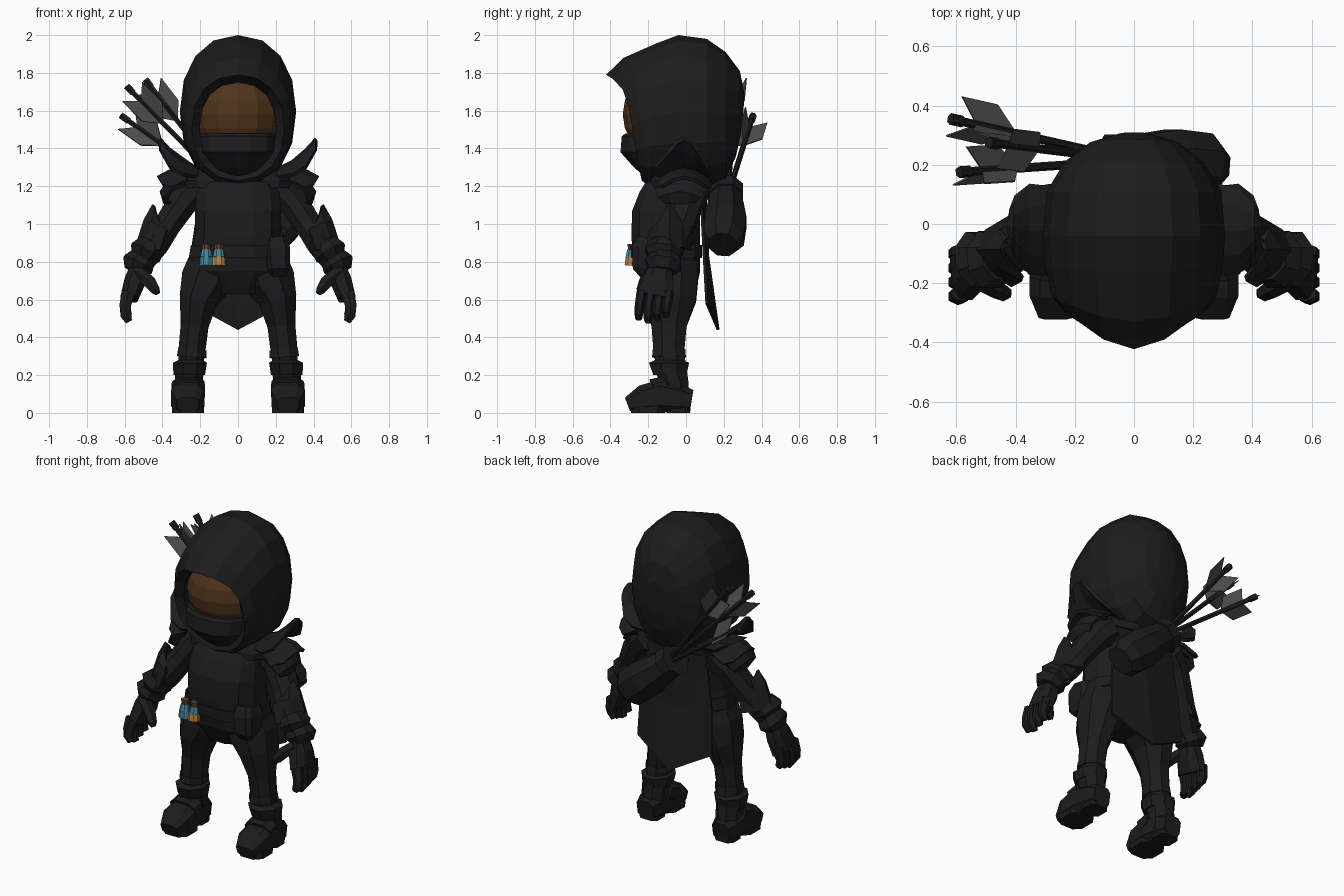
import bpy, bmesh, math
from mathutils import Vector

cube = bpy.data.objects.get("Cube")
if cube:
    bpy.data.objects.remove(cube)


def material(name, r, g, b):
    m = bpy.data.materials.new(name)
    m.use_nodes = True
    m.diffuse_color = (r, g, b, 1)
    m.node_tree.nodes["Principled BSDF"].inputs["Base Color"].default_value = (r, g, b, 1)
    return m


CLOTH = material("charcoal cloth", .0115, .0115, .0115)
FEATHER = material("grey feather", .08, .08, .08)
SKIN = material("brown skin", .08, .034, .011)
TEAL = material("teal liquid", .05, .24, .34)
AMBER = material("amber liquid", .5, .23, .06)
CORK = material("brown cork", .12, .06, .025)


def bend(value, power):
    """Signed power, squaring off circles when below one."""
    return math.copysign(abs(value) ** power, value)


def loft(name, rows, mat=CLOTH, closed=True, mirror=False, thick=0):
    """Skin neighbouring rows of points: capped if closed, else a thickened sheet."""
    bm = bmesh.new()
    vs = [[bm.verts.new(p) for p in row] for row in rows]
    n = len(rows[0])
    for a, b in zip(vs, vs[1:]):
        for i in range(n if closed else n - 1):
            j = (i + 1) % n
            bm.faces.new((a[i], a[j], b[j], b[i]))
    if closed:
        bm.faces.new(vs[0][::-1])
        bm.faces.new(vs[-1])
    bmesh.ops.recalc_face_normals(bm, faces=bm.faces)
    me = bpy.data.meshes.new(name)
    bm.to_mesh(me)
    bm.free()
    me.materials.append(mat)
    ob = bpy.data.objects.new(name, me)
    bpy.context.collection.objects.link(ob)
    if thick:
        s = ob.modifiers.new("thickness", 'SOLIDIFY')
        s.thickness, s.offset = thick, 0
    if mirror:
        ob.modifiers.new("mirror", 'MIRROR')


def tube(name, stations, n=8, ref=(0, 1, 0), square=1.0, axis=None, **kw):
    """Loft ellipses (x, y, z, radius across, radius along ref) along a path or fixed axis."""
    pts = [Vector(s[:3]) for s in stations]
    rows = []
    for k, s in enumerate(stations):
        t = pts[min(k + 1, len(pts) - 1)] - pts[max(k - 1, 0)]
        t = Vector(axis) if axis else t.normalized()
        v = Vector(ref)
        v = (v - t * v.dot(t)).normalized()
        u = v.cross(t)
        angles = [math.tau * (i + .5) / n for i in range(n)]
        rows.append([pts[k] + u * bend(math.cos(a), square) * s[3]
                     + v * bend(math.sin(a), square) * s[4] for a in angles])
    loft(name, rows, **kw)


def stack(name, levels, **kw):
    """Upright body form from (z, half width, front y, back y)."""
    tube(name, [(0, (f + b) / 2, z, w, (b - f) / 2) for z, w, f, b in levels],
         n=12, axis=(0, 0, 1), **kw)


def armour(name, rows, thick=.02):
    """Arched plate from rows of (x, edge x, top z, edge drop, centre y, half depth)."""
    grid = [[(x + (e - x) * t * t, y + h * t, z - d * t * t)
             for t in (-1, -.55, 0, .55, 1)] for x, e, z, d, y, h in rows]
    loft(name, grid, closed=False, mirror=True, thick=thick)


# Hood, from the inner lining over the peaked rim to the back of the head
hood = []
for y, w, low, high, slope, peak in [
        (-.10, .20, 1.27, 1.75, 0, 0), (-.25, .205, 1.27, 1.75, -.03, 0),
        (-.285, .245, 1.23, 1.79, -.05, -.088), (-.24, .28, 1.205, 1.88, -.04, -.05),
        (-.14, .30, 1.20, 1.955, -.02, 0), (-.04, .308, 1.19, 2.0, 0, 0),
        (.11, .295, 1.20, 1.98, 0, 0), (.21, .235, 1.24, 1.91, 0, 0),
        (.275, .15, 1.36, 1.81, .01, 0), (.30, .06, 1.48, 1.69, .01, 0)]:
    row = []
    for i in range(16):
        a = math.tau * i / 16
        c = math.cos(a)
        row.append((w * bend(math.sin(a), .9), y + slope * c + peak * max(c, 0) ** 5,
                    (low + high) / 2 + (high - low) / 2 * bend(c, .92)))
    hood.append(row)
loft("hood", hood)

# Face and the mask across its lower half
bpy.ops.mesh.primitive_uv_sphere_add(segments=14, ring_count=10, location=(0, -.1, 1.58))
face = bpy.context.object
face.name = "face"
face.scale = (.24, .235, .24)
face.data.materials.append(SKIN)
stack("face_mask", [(1.25, .10, -.22, 0), (1.30, .15, -.28, 0), (1.38, .20, -.352, 0),
                    (1.465, .205, -.345, 0), (1.48, .2, -.325, 0)], square=.85)

# Torso, mantle and belt
stack("tunic", [(.63, .13, -.2, .05), (.75, .27, -.265, .08), (.86, .255, -.285, .08),
                (.93, .235, -.295, .08), (1.07, .235, -.29, .08), (1.17, .225, -.25, .09),
                (1.25, .18, -.2, .1)], square=.8)
stack("mantle", [(1.19, .28, -.2, .13), (1.23, .29, -.2, .14), (1.30, .2, -.18, .12)], square=.8)
stack("belt", [(.82, .268, -.295, .09), (.89, .256, -.3, .09)], square=.8)
tube("belt_pouch", [(.215, -.19, .74, .045, .06), (.215, -.2, .77, .062, .085),
                    (.21, -.2, .87, .068, .09), (.205, -.19, .92, .05, .07)], square=.5)

# Cape with a pointed hem
cape = []
for z, w, y, drop in [(1.26, .19, .10, 0), (1.05, .22, .105, 0), (.85, .25, .115, .02),
                      (.58, .26, .13, .14)]:
    cape.append([(w * t, y + .04 * (1 - abs(t)) * (drop > .1) - .02 * abs(t),
                  z - drop * (1 - abs(t))) for t in (-1, -.5, 0, .5, 1)])
loft("cape", cape, closed=False, thick=.015)

# Legs and boots
tube("legs", [(.14, -.09, .78, .14, .16), (.165, -.085, .7, .15, .16), (.21, -.085, .6, .11, .15),
              (.23, -.09, .46, .08, .1), (.245, -.09, .32, .077, .088),
              (.255, -.07, .2, .065, .08)], mirror=True)
tube("boot_shafts", [(.26, -.06, .05, .08, .085), (.26, -.06, .15, .078, .08),
                     (.258, -.08, .24, .084, .09)], mirror=True)
tube("boot_cuffs", [(.258, -.085, .2, .09, .095), (.255, -.09, .265, .098, .115),
                    (.25, -.09, .28, .07, .08)], axis=(0, 0, 1), mirror=True)
tube("knee_straps", [(.245, -.09, .295, .085, .097), (.242, -.09, .335, .081, .093)], mirror=True)
tube("boot_feet", [(.265, .03, .065, .06, .06), (.265, -.03, .075, .08, .075),
                   (.265, -.14, .09, .092, .09), (.265, -.23, .075, .093, .075),
                   (.265, -.31, .045, .06, .04)], ref=(0, 0, 1), square=.6, mirror=True)
tube("instep_straps", [(.262, -.10, .14, .09, .06), (.264, -.17, .115, .094, .07)],
     ref=(0, 0, 1), square=.7, mirror=True)
tube("heels", [(.265, -.04, 0, .068, .065), (.265, -.04, .06, .07, .07)], square=.6, mirror=True)
tube("soles", [(.265, -.2, 0, .089, .095), (.265, -.2, .04, .091, .1)], square=.7, mirror=True)

# Arms with bracers
tube("arms", [(.22, .02, 1.18, .095, .11), (.29, .0, 1.12, .085, .1), (.37, -.04, 1.0, .076, .09),
              (.435, -.09, .9, .08, .095), (.525, -.13, .76, .055, .07)], mirror=True)
armour("elbow_guards", [(.445, .415, 1.1, .1, -.085, .04), (.49, .375, 1.02, .05, -.085, .1),
                        (.535, .41, .88, .02, -.09, .115)])
for name, x, z, r in [("upper_cuffs", .488, .84, .095), ("lower_cuffs", .53, .775, .093)]:
    tube(name, [(x - .03, -.11, z + .05, r - .02, r - .01), (x, -.12, z + .01, r, r + .01),
                (x + .015, -.125, z - .025, r - .03, r - .02)], mirror=True)

# Gloves: palm, four curled fingers and a thumb
tube("palms", [(.52, -.13, .78, .05, .06), (.545, -.145, .7, .06, .085),
               (.575, -.165, .61, .05, .1)], square=.8, mirror=True)
for i, name in enumerate(("index", "middle", "ring", "little")):
    y, short = -.235 + i * .048, abs(i - 1) * .015
    tube(name + "_fingers", [(.58, y, .64, .042, .027), (.597, y - .01, .57, .035, .026),
                             (.595, y - .015, .515 + short, .031, .024),
                             (.577, y - .015, .482 + short, .021, .018)], n=6, mirror=True)
tube("thumbs", [(.53, -.18, .74, .04, .04), (.47, -.215, .695, .038, .036),
                (.437, -.235, .65, .028, .028), (.425, -.24, .63, .014, .014)], n=6, mirror=True)

# Layered spiked shoulder armour
armour("upper_pauldrons", [(.17, .17, 1.27, .03, .0, .11), (.29, .29, 1.33, .07, -.02, .15),
                           (.36, .36, 1.39, .09, -.025, .14), (.415, .413, 1.45, .055, -.01, .07)])
armour("middle_pauldrons", [(.27, .27, 1.29, .06, -.01, .13), (.36, .35, 1.28, .09, -.01, .14),
                            (.425, .40, 1.245, .04, -.01, .1)])
armour("lower_pauldrons", [(.29, .28, 1.27, .06, -.02, .12), (.365, .35, 1.23, .05, -.03, .13),
                           (.405, .38, 1.17, .03, -.035, .11), (.385, .36, 1.11, 0, -.035, .07)])

# Quiver slung across the back
tube("quiver", [(.265, .195, .89, .09, .08), (.23, .2, .925, .12, .115),
                (.13, .21, 1.01, .125, .118), (-.06, .21, 1.17, .085, .085)])
tube("quiver_rim", [(-.02, .21, 1.14, .1, .1), (-.075, .21, 1.185, .1, .1)])

# Arrows with swept feathers
mouth = Vector((0, .215, 1.13))
for k, tip in enumerate([(-.62, .355, 1.575), (-.59, .175, 1.73), (-.49, .275, 1.765)]):
    tip = Vector(tip)
    d = (tip - mouth).normalized()
    side = d.orthogonal().normalized()
    other = d.cross(side)
    tube(f"arrow_shaft_{k + 1}", [(*mouth, .015, .015), (*tip, .015, .015)], n=6)
    tube(f"arrow_nock_{k + 1}", [(*(tip - d * .05), .02, .02), (*tip, .02, .02)], n=6)
    for f in range(3):
        a = math.tau * f / 3 + k
        out = (side * math.cos(a) + other * math.sin(a)) * .085
        loft(f"arrow_feather_{k + 1}_{f + 1}",
             [[tip - d * .28, tip - d * .11], [tip - d * .19 + out, tip - d * .04 + out]],
             mat=FEATHER, closed=False, thick=.006)

# Belt vials with corks
for name, x, base in [("outer", -.168, TEAL), ("inner", -.102, AMBER)]:
    tube(name + "_vial_base", [(x, -.297, .78, .038, .03), (x, -.294, .825, .034, .028)], mat=base)
    tube(name + "_vial_top", [(x, -.294, .825, .034, .028), (x, -.29, .865, .026, .022)], mat=TEAL)
    tube(name + "_vial_cork", [(x, -.29, .865, .022, .018), (x, -.29, .895, .026, .022)], mat=CORK)
